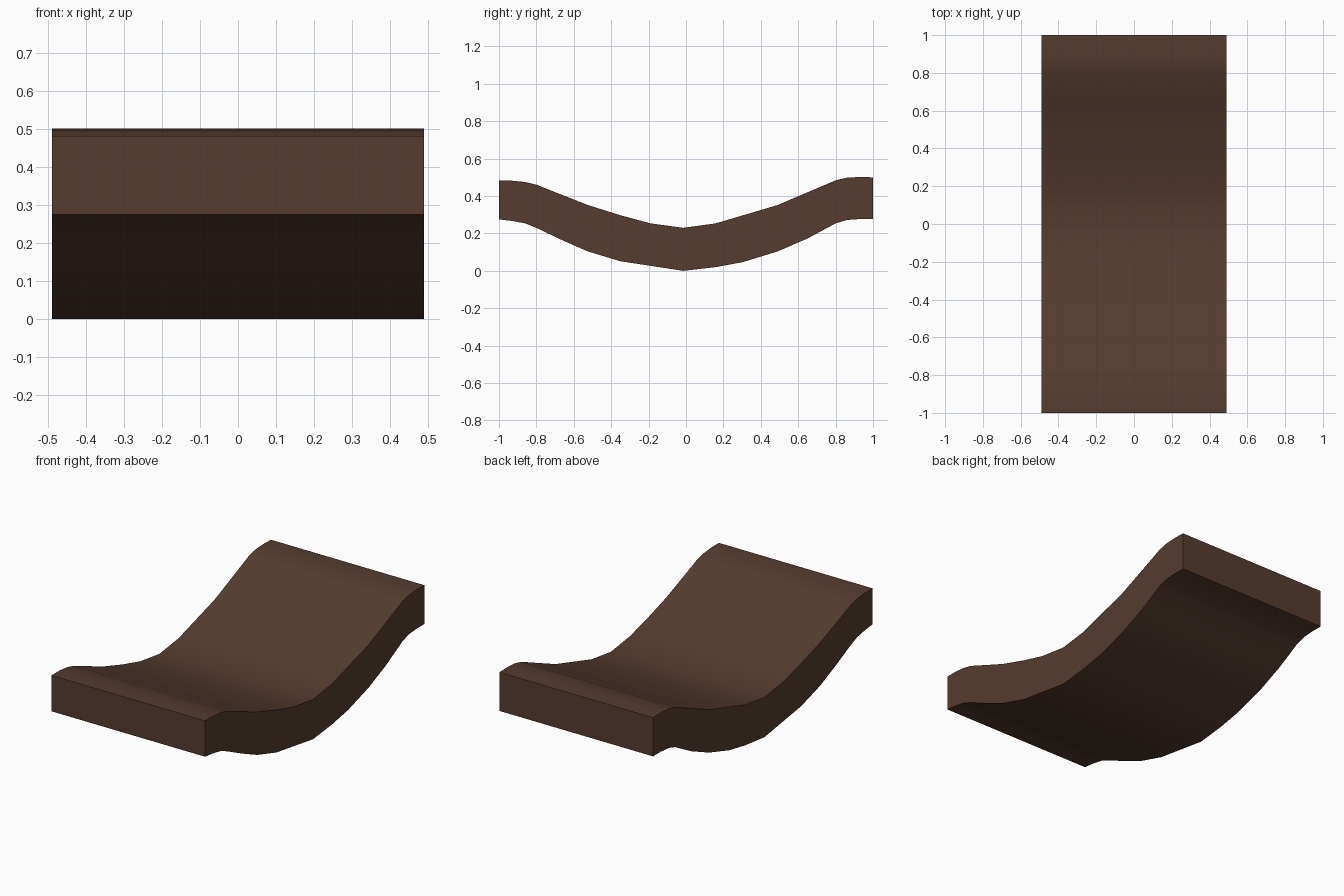
import bpy, bmesh
from math import radians

if "Cube" in bpy.data.objects:
    bpy.data.objects.remove(bpy.data.objects["Cube"])

# Side section of the sagging plank: (y, top z, bottom z)
SECTION = [
    (-1.0, .482, .275), (-.93, .482, .267), (-.86, .475, .254), (-.80, .461, .23),
    (-.66, .405, .163), (-.525, .352, .104), (-.35, .297, .051), (-.19, .254, .027),
    (-.015, .23, .0), (.16, .254, .02), (.305, .297, .047), (.49, .352, .104),
    (.65, .42, .173), (.80, .484, .254), (.86, .498, .272), (.93, .502, .277),
    (1.0, .50, .277),
]
HALF_WIDTH = .49

# Loft the section along y as rings of four corners
bm = bmesh.new()
rings = [[bm.verts.new((x, y, z)) for x, z in
          ((-HALF_WIDTH, lo), (HALF_WIDTH, lo), (HALF_WIDTH, hi), (-HALF_WIDTH, hi))]
         for y, hi, lo in SECTION]
for a, b in zip(rings, rings[1:]):
    for i in range(4):
        j = (i + 1) % 4
        bm.faces.new((a[i], a[j], b[j], b[i]))
bm.faces.new(rings[0])
bm.faces.new(rings[-1])
bmesh.ops.recalc_face_normals(bm, faces=bm.faces)

mesh = bpy.data.meshes.new("curved_plank")
bm.to_mesh(mesh)
bm.free()
plank = bpy.data.objects.new("curved_plank", mesh)
bpy.context.collection.objects.link(plank)

# Dark wood colour
wood = bpy.data.materials.new("dark_wood")
wood.diffuse_color = (.09, .045, .03, 1)
wood.use_nodes = True
wood.node_tree.nodes["Principled BSDF"].inputs["Base Color"].default_value = wood.diffuse_color
mesh.materials.append(wood)

# Smooth top and bottom, crisp outer edges
bpy.context.view_layer.objects.active = plank
plank.select_set(True)
bpy.ops.object.shade_smooth_by_angle(angle=radians(35))
